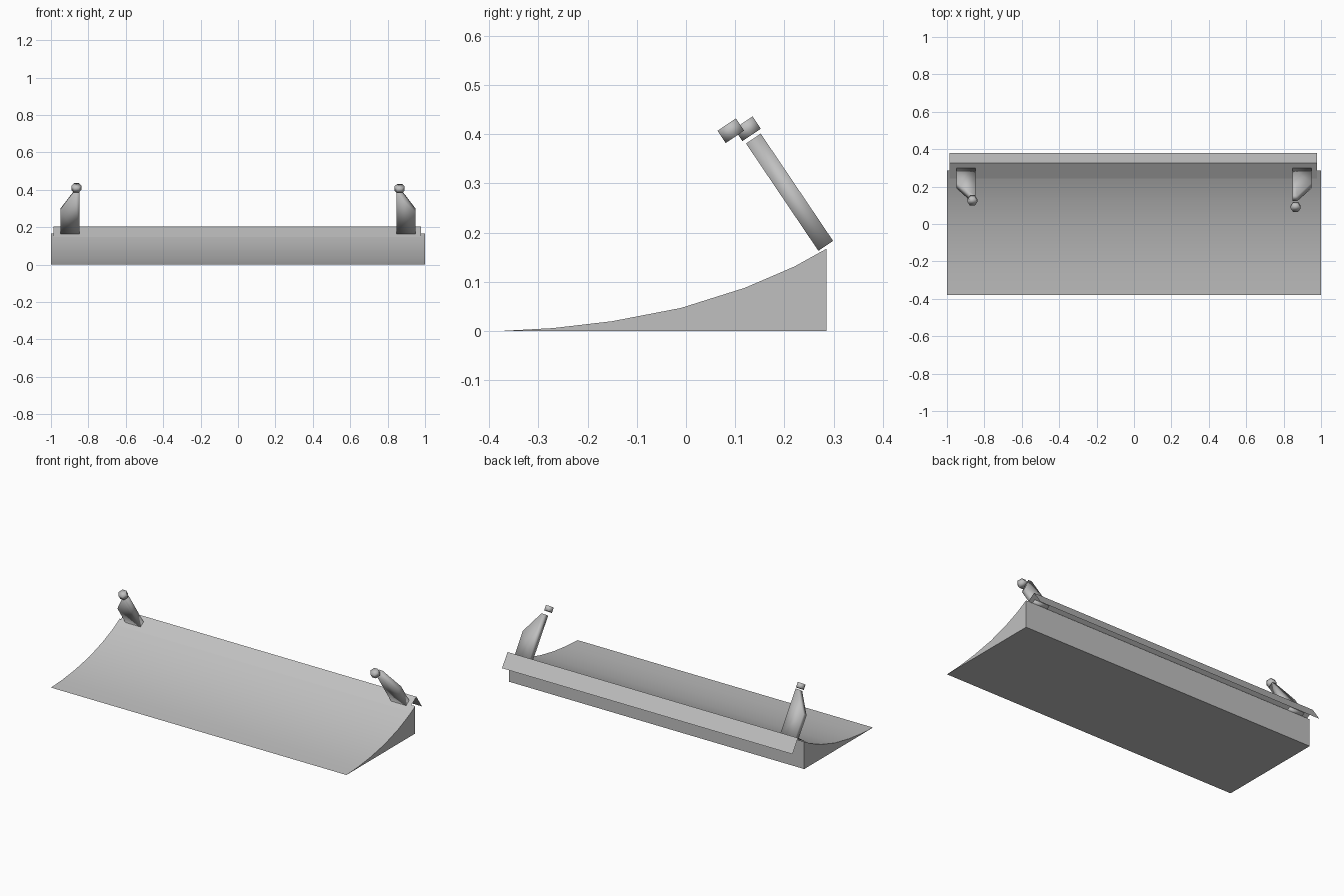
import bpy
import bmesh
from math import radians
from mathutils import Vector, Matrix

cube = bpy.data.objects.get("Cube")
if cube:
    bpy.data.objects.remove(cube, do_unlink=True)

grey = bpy.data.materials.new("plain grey")
grey.use_nodes = True
grey.diffuse_color = (0.53, 0.53, 0.53, 1)
grey.node_tree.nodes["Principled BSDF"].inputs["Base Color"].default_value = grey.diffuse_color

# Slanted frame shared by the rail, the brackets and the bolts
ALONG = Vector((0, -0.56, 0.83)).normalized()
ACROSS = Vector((0, 0.83, 0.56)).normalized()
TURN = Matrix((Vector((1, 0, 0)), ACROSS, ALONG)).transposed().to_4x4()


def finish(name, bm, smooth_angle):
    """Turn a bmesh into a grey object, smooth up to the given angle."""
    bmesh.ops.recalc_face_normals(bm, faces=bm.faces)
    mesh = bpy.data.meshes.new(name)
    bm.to_mesh(mesh)
    bm.free()
    mesh.materials.append(grey)
    obj = bpy.data.objects.new(name, mesh)
    bpy.context.collection.objects.link(obj)
    bpy.ops.object.select_all(action="DESELECT")
    obj.select_set(True)
    bpy.context.view_layer.objects.active = obj
    bpy.ops.object.shade_smooth_by_angle(angle=radians(smooth_angle))


def prism(name, points, offset, smooth_angle):
    """Extrude a planar outline along an offset into a closed solid."""
    bm = bmesh.new()
    face = bm.faces.new([bm.verts.new(p) for p in points])
    moved = bmesh.ops.extrude_face_region(bm, geom=[face], use_keep_orig=True)["geom"]
    bmesh.ops.translate(bm, vec=offset, verts=[v for v in moved if isinstance(v, bmesh.types.BMVert)])
    finish(name, bm, smooth_angle)


# Curved wedge: concave top, flat base and upright back
profile = [(-0.38, 0), (-0.27, 0.006), (-0.15, 0.02), (-0.01, 0.047),
           (0.12, 0.088), (0.22, 0.131), (0.285, 0.167), (0.285, 0)]
prism("curved_wedge", [(-1, y, z) for y, z in profile], Vector((2, 0, 0)), 30)

# Thin folded rail over the back edge
bm = bmesh.new()
rows = [[bm.verts.new((x, y, z)) for y, z in ((0.243, 0.147), (0.327, 0.203), (0.38, 0.124))]
        for x in (-0.987, 0.979)]
for i in range(2):
    bm.faces.new((rows[0][i], rows[1][i], rows[1][i + 1], rows[0][i + 1]))
finish("folded_rail", bm, 30)

# Leaning brackets with a chamfered outer corner, and a hex bolt above each
outline = [(0.95, 0), (0.95, 0.14), (0.872, 0.263), (0.848, 0.263), (0.848, 0)]
foot = Vector((0, 0.269, 0.163))
for name, side, y, z in (("left", 1, 0.091, 0.407), ("right", -1, 0.125, 0.411)):
    points = [foot + Vector((side * x, 0, 0)) + ALONG * h for x, h in outline]
    prism(name + "_bracket", points, ACROSS * 0.036, 120)

    bm = bmesh.new()
    place = Matrix.Translation((side * 0.864, y, z)) @ TURN @ Matrix.Rotation(radians(90), 4, "Z")
    bmesh.ops.create_cone(bm, cap_ends=True, segments=6, radius1=0.026, radius2=0.026,
                          depth=0.03, matrix=place)
    finish(name + "_bolt", bm, 120)
